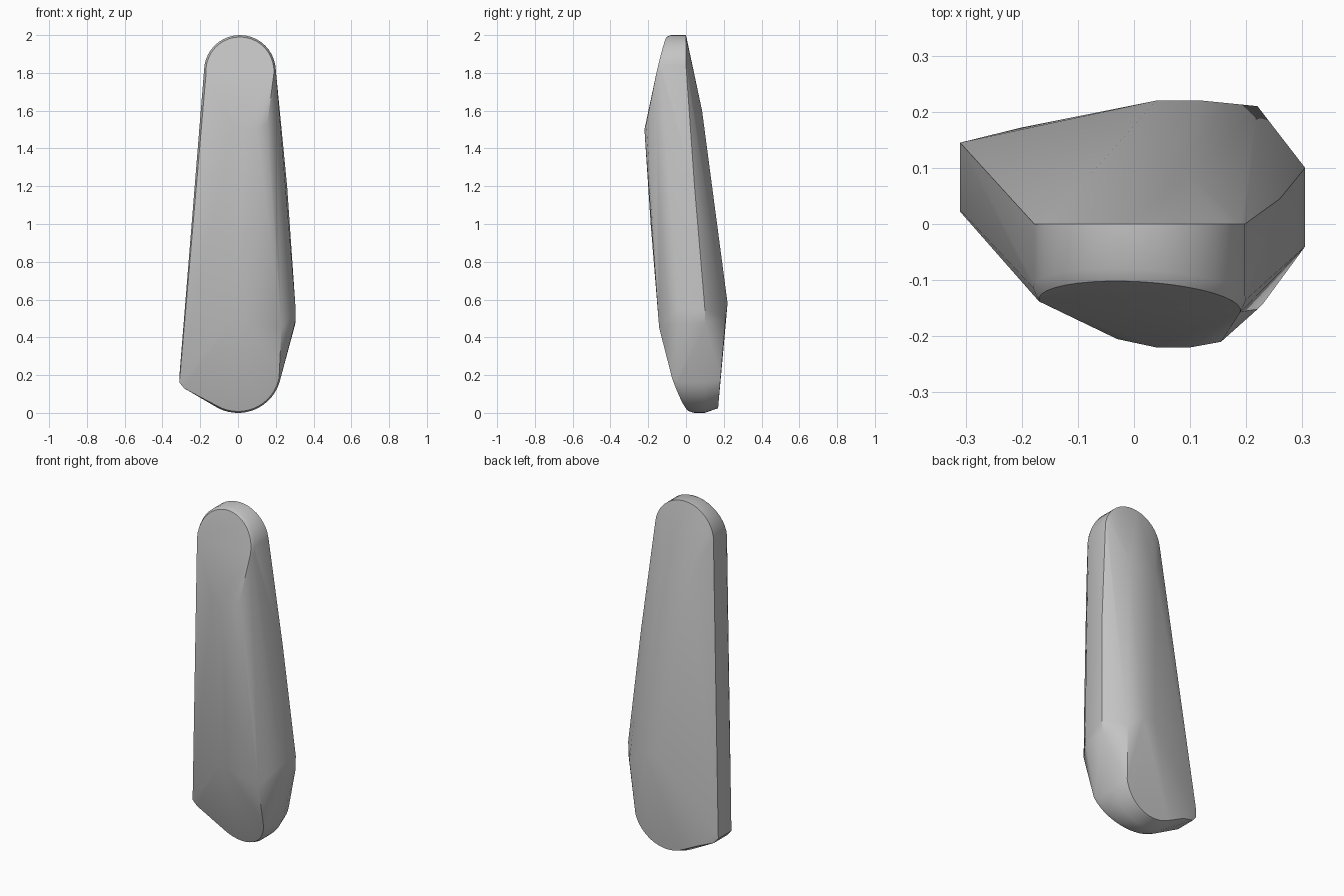
import bpy, bmesh
from math import cos, sin, radians

cube = bpy.data.objects.get("Cube")
if cube:
    bpy.data.objects.remove(cube, do_unlink=True)

# One plain stone-like grey
grey = bpy.data.materials.new("plain grey")
grey.use_nodes = True
colour = (0.55, 0.55, 0.55, 1)
grey.diffuse_color = colour
grey.node_tree.nodes["Principled BSDF"].inputs["Base Color"].default_value = colour


def arc(cx, cz, r, start, end, depth, steps=20):
    """Points of an upright arc, pushed to the depth given by a function."""
    pts = []
    for i in range(steps + 1):
        a = radians(start + (end - start) * i / steps)
        x, z = cx + r * cos(a), cz + r * sin(a)
        pts.append((x, depth(x, z), z))
    return pts


def upper_front(x, z):
    return -0.1 - 0.23 * (2 - z) - 0.055 * x


def lower_front(x, z):
    return 0.02 - 0.32 * z - 0.16 * x


points = []

# Rounded top end: back edge, softened front rim and sloping front facet
points += arc(0.01, 1.81, 0.19, 0, 180, lambda x, z: 0.0)
points += arc(0.01, 1.81, 0.19, 0, 180, lambda x, z: upper_front(x, z) + 0.02)
points += arc(0.01, 1.81, 0.18, -5, 185, upper_front)

# Rounded bottom end: front facet, widest band and back facet
points += arc(0, 0.23, 0.222, 242, 348, lower_front)
points += arc(0, 0.23, 0.23, 242, 348, lambda x, z: lower_front(x, z) + 0.025)
points += arc(0, 0.23, 0.23, 242, 348, lambda x, z: 0.1)
points += arc(0, 0.23, 0.205, 242, 348, lambda x, z: 0.168 + 0.08 * z)

# Blunt corner on the lower right
points += [(-0.31, 0.025, 0.2), (-0.31, 0.022, 0.16), (-0.285, 0.025, 0.13),
           (-0.31, 0.145, 0.2), (-0.31, 0.143, 0.16), (-0.285, 0.148, 0.13),
           (-0.2, 0.172, 0.1)]

# Front ridge, brow and lower kink
points += [(-0.03, -0.205, 1.53), (0.04, -0.22, 1.5), (0.1, -0.22, 1.5),
           (0.155, -0.21, 1.53), (0.17, -0.188, 1.2), (0.22, -0.152, 0.65),
           (0.05, -0.187, 1.0), (-0.02, -0.138, 0.5), (0.23, -0.142, 0.45)]

# Swelling left flank
points += [(0.305, -0.04, 0.55), (0.303, -0.04, 0.48), (0.26, 0.045, 1.2),
           (0.305, 0.1, 0.55), (0.303, 0.1, 0.47)]

# Back shoulders and lower kink
points += [(-0.08, 0.085, 1.6), (0.1, 0.085, 1.6), (0.04, 0.22, 0.58),
           (0.12, 0.22, 0.58), (0.22, 0.21, 0.5)]

# Stretch a tight skin over the construction points
bm = bmesh.new()
for p in points:
    bm.verts.new(p)
bmesh.ops.convex_hull(bm, input=bm.verts)
bmesh.ops.delete(bm, geom=[v for v in bm.verts if not v.link_faces], context="VERTS")
bmesh.ops.remove_doubles(bm, verts=bm.verts, dist=0.002)
bmesh.ops.dissolve_limit(bm, angle_limit=radians(1), verts=bm.verts, edges=bm.edges)
bmesh.ops.recalc_face_normals(bm, faces=bm.faces)

mesh = bpy.data.meshes.new("tapered_body")
bm.to_mesh(mesh)
bm.free()
mesh.materials.append(grey)
body = bpy.data.objects.new("tapered_body", mesh)
bpy.context.collection.objects.link(body)

# Smooth shading with crisp main edges
bpy.ops.object.select_all(action="DESELECT")
body.select_set(True)
bpy.context.view_layer.objects.active = body
bpy.ops.object.shade_smooth_by_angle(angle=radians(30))
